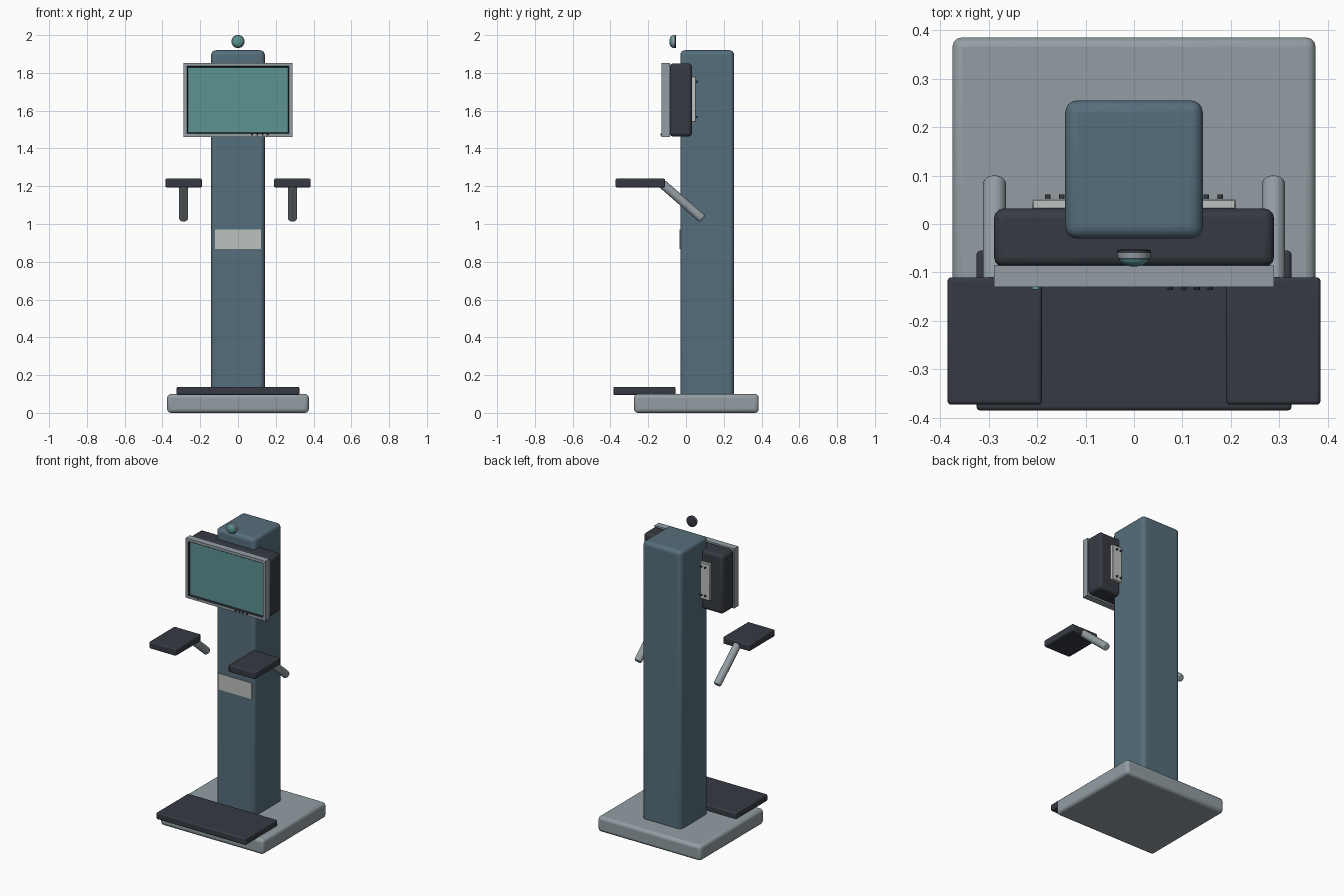
import bpy, bmesh, math
from mathutils import Vector

if "Cube" in bpy.data.objects:
    bpy.data.objects.remove(bpy.data.objects["Cube"])


def srgb(r, g, b):
    lin = lambda c: c / 12.92 if c <= 0.04045 else ((c + 0.055) / 1.055) ** 2.4
    return (lin(r / 255), lin(g / 255), lin(b / 255), 1)


def material(name, r, g, b):
    m = bpy.data.materials.new(name)
    m.diffuse_color = srgb(r, g, b)
    m.use_nodes = True
    m.node_tree.nodes["Principled BSDF"].inputs["Base Color"].default_value = m.diffuse_color
    return m


BLUE = material("slate blue", 86, 110, 124)
GREY = material("light grey", 147, 158, 163)
DARK = material("charcoal", 54, 58, 66)
TEAL = material("teal glass", 92, 146, 146)
PALE = material("pale label", 190, 194, 190)
BLACK = material("black", 34, 38, 43)


def finish(name, bm, mats, bevel=0, segments=3):
    bmesh.ops.recalc_face_normals(bm, faces=bm.faces[:])
    me = bpy.data.meshes.new(name)
    bm.to_mesh(me)
    bm.free()
    for m in mats:
        me.materials.append(m)
    ob = bpy.data.objects.new(name, me)
    bpy.context.collection.objects.link(ob)
    if bevel:
        mod = ob.modifiers.new("rounded edges", 'BEVEL')
        mod.width, mod.segments = bevel, segments
        mod.limit_method = 'ANGLE'
    bpy.ops.object.select_all(action='DESELECT')
    ob.select_set(True)
    bpy.context.view_layer.objects.active = ob
    bpy.ops.object.shade_smooth_by_angle(angle=math.radians(35))
    return ob


def box_mesh(x, y, z):
    bm = bmesh.new()
    bmesh.ops.create_cube(bm, size=1)
    for v in bm.verts:
        v.co = [a[0] + (c + 0.5) * (a[1] - a[0]) for a, c in zip((x, y, z), v.co)]
    return bm


def box(name, x, y, z, mat, bevel=0, segments=3):
    return finish(name, box_mesh(x, y, z), [mat], bevel, segments)


def rod(name, start, end, radius, mat, bevel=0, sides=24):
    a, b = Vector(start), Vector(end)
    bm = bmesh.new()
    bmesh.ops.create_cone(bm, cap_ends=True, segments=sides, radius1=radius,
                          radius2=radius, depth=(b - a).length)
    ob = finish(name, bm, [mat], bevel)
    ob.location = (a + b) / 2
    ob.rotation_euler = (b - a).to_track_quat('Z', 'Y').to_euler()
    return ob


def lathe(name, profile, mats, z, steps=32):
    """Spin (radius, y, material) points around a y-directed axis at height z."""
    bm = bmesh.new()
    rings = []
    for r, y, _ in profile:
        rings.append([bm.verts.new((r * math.cos(2 * math.pi * i / steps), y,
                                    z + r * math.sin(2 * math.pi * i / steps)))
                      for i in range(steps)])
    for k in range(len(rings) - 1):
        for i in range(steps):
            j = (i + 1) % steps
            f = bm.faces.new((rings[k][i], rings[k][j], rings[k + 1][j], rings[k + 1][i]))
            f.material_index = profile[k][2]
    bm.faces.new(rings[0]).material_index = profile[0][2]
    bm.faces.new(rings[-1]).material_index = profile[-1][2]
    return finish(name, bm, mats)


# Base, step and column
box("base", (-0.375, 0.375), (-0.275, 0.385), (0, 0.1), GREY, 0.02)
box("step", (-0.325, 0.325), (-0.385, -0.055), (0.094, 0.138), DARK, 0.008)
box("column", (-0.142, 0.142), (-0.03, 0.255), (0.08, 1.92), BLUE, 0.025, 4)
box("front_label", (-0.122, 0.122), (-0.034, -0.028), (0.867, 0.972), PALE)

# Monitor housing
box("monitor_housing", (-0.289, 0.289), (-0.088, 0.032), (1.463, 1.85), DARK, 0.02)

# Bezel: front face inset into frame, dark rim and recessed glass
bm = box_mesh((-0.289, 0.289), (-0.13, -0.086), (1.461, 1.853))
front = min(bm.faces, key=lambda f: f.calc_center_median().y)
bmesh.ops.inset_region(bm, faces=[front], thickness=0.025)
rim = bmesh.ops.inset_region(bm, faces=[front], thickness=0.009, depth=-0.010)["faces"]
for f in rim:
    f.material_index = 1
front.material_index = 2
finish("monitor_bezel_and_screen", bm, [GREY, BLACK, TEAL])

# Bezel buttons and status light
for i in range(4):
    x = 0.075 + 0.0275 * i
    rod("monitor_button", (x, -0.129, 1.474), (x, -0.136, 1.474), 0.006, BLACK, sides=12)
box("status_light", (-0.211, -0.196), (-0.135, -0.129), (1.470, 1.476), TEAL)

# Wall plate behind the monitor with bolts
box("mount_plate", (-0.21, 0.21), (0.03, 0.052), (1.54, 1.78), PALE, 0.003, 1)
for s in (-1, 1):
    for x in (0.178, 0.149):
        for z in (1.567, 1.753):
            rod("mount_bolt", (s * x, 0.05, z), (s * x, 0.061, z), 0.006, DARK, sides=12)

# Arm rests on slanted rods
for s, side in ((-1, "left"), (1, "right")):
    xs = sorted((s * 0.19, s * 0.385))
    box(side + "_arm_rest", xs, (-0.373, -0.11), (1.194, 1.24), DARK, 0.008)
    rod(side + "_arm_rod", (s * 0.288, -0.125, 1.212), (s * 0.288, 0.088, 1.027),
        0.024, GREY, 0.008)

# Camera: dark back ring, grey body and domed lens
dome = [(0.031 * math.cos(a), -0.072 - 0.016 * math.sin(a), 2)
        for a in (math.radians(d) for d in (0, 20, 40, 60, 78))]
lathe("camera", [(0.030, -0.053, 0), (0.035, -0.055, 0), (0.035, -0.060, 1),
                 (0.033, -0.071, 1)] + dome, [DARK, GREY, TEAL], 1.966)
